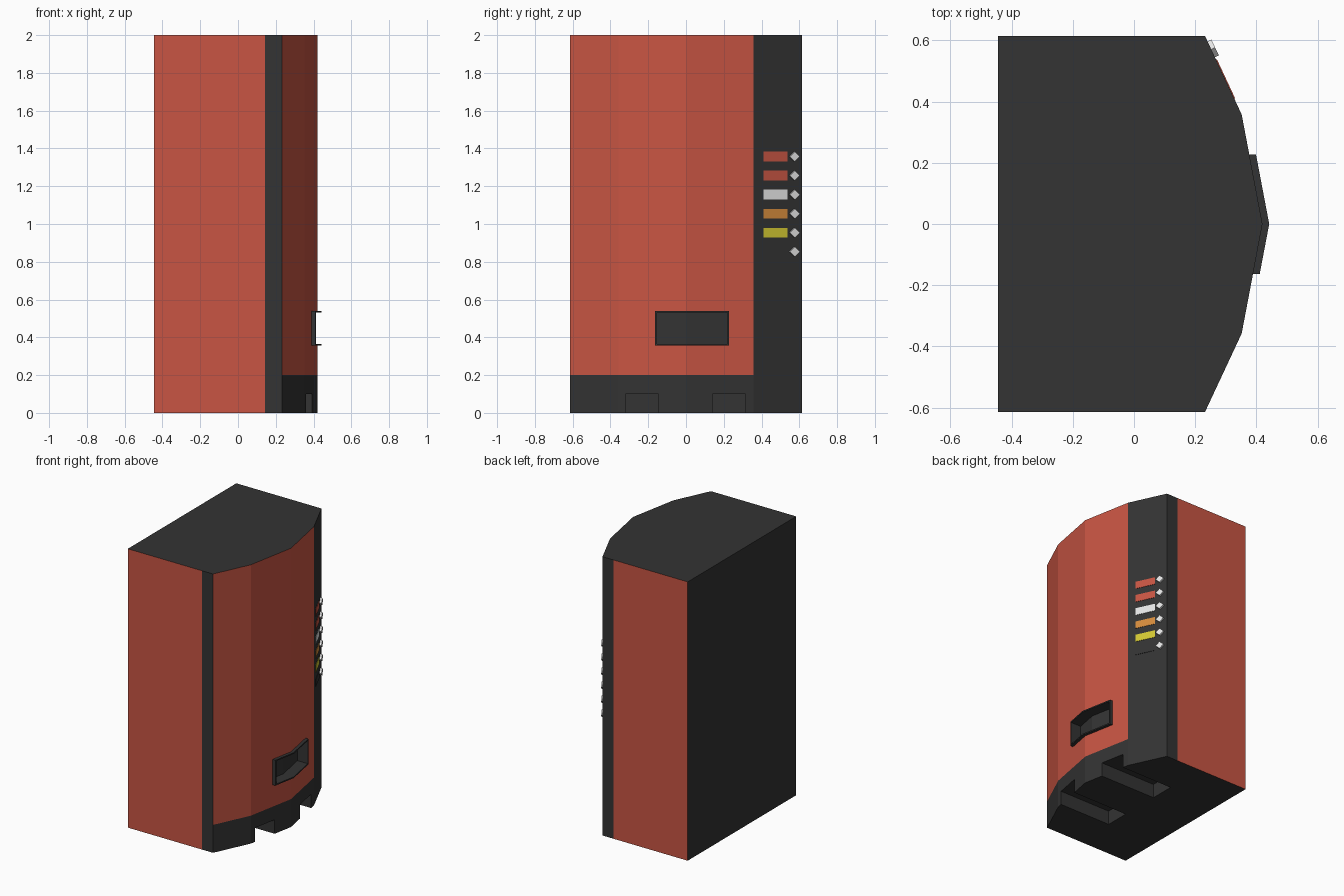
import bpy, bmesh
from mathutils import Vector

if "Cube" in bpy.data.objects:
    bpy.data.objects.remove(bpy.data.objects["Cube"])


def material(name, srgb):
    m = bpy.data.materials.new(name)
    lin = [((c / 255 + 0.055) / 1.055) ** 2.4 for c in srgb]
    m.diffuse_color = (*lin, 1)
    m.use_nodes = True
    m.node_tree.nodes["Principled BSDF"].inputs["Base Color"].default_value = m.diffuse_color
    return m


DARK = material("charcoal", (51, 51, 51))
RED = material("red", (200, 85, 67))
WHITE = material("off_white", (238, 238, 238))
ORANGE = material("orange", (214, 140, 60))
YELLOW = material("yellow", (212, 201, 51))


def prism(name, rings, mats):
    """Closed solid lofted through rings with equal point counts."""
    bm = bmesh.new()
    rows = [[bm.verts.new(p) for p in r] for r in rings]
    n = len(rows[0])
    for a, b in zip(rows, rows[1:]):
        for i in range(n):
            j = (i + 1) % n
            bm.faces.new((a[i], a[j], b[j], b[i]))
    bm.faces.new(rows[0])
    bm.faces.new(rows[-1])
    bmesh.ops.recalc_face_normals(bm, faces=bm.faces)
    me = bpy.data.meshes.new(name)
    bm.to_mesh(me)
    bm.free()
    for m in mats:
        me.materials.append(m)
    ob = bpy.data.objects.new(name, me)
    bpy.context.collection.objects.link(ob)
    return ob


def cut(ob, cutter):
    mod = ob.modifiers.new("cut", 'BOOLEAN')
    mod.operation = 'DIFFERENCE'
    mod.solver = 'EXACT'
    mod.object = cutter
    bpy.context.view_layer.objects.active = ob
    bpy.ops.object.modifier_apply(modifier=mod.name)


def door_x(y):
    return 0.42 - 0.068 / 0.358 * abs(y)


def door_block(name, y0, y1, z0, z1, back, front):
    """Block that follows the bent door surface between two offsets."""
    ys = (y0, 0, y1)
    plan = [(door_x(y) + front, y) for y in ys]
    plan += [(door_x(y) + back, y) for y in reversed(ys)]
    return prism(name, [[(x, y, z) for x, y in plan] for z in (z0, z1)], [DARK])


# Cabinet: faceted bow front, coloured by face direction and position
half = [(-0.444, 0.615), (0.143, 0.615), (0.232, 0.615), (0.352, 0.358)]
plan = [(x, -y) for x, y in half] + [(0.42, 0)] + half[::-1]
cabinet = prism("cabinet", [[(x, y, z) for x, y in plan] for z in (0, 0.2, 2)],
                [DARK, RED])
for f in cabinet.data.polygons:
    c, n = f.center, f.normal
    side = abs(n.y) > 0.99 and c.x < 0.143
    door = n.x > 0.3 and c.y < 0.3 and c.z > 0.2
    f.material_index = int(side or door)

# Delivery slot: raised rim and recessed pocket
Y0, Y1, Z0, Z1, T = -0.163, 0.228, 0.357, 0.54, 0.009
rim = door_block("slot_rim", Y0, Y1, Z0, Z1, -0.01, 0.022)
pocket = door_block("pocket_cutter", Y0 + T, Y1 - T, Z0 + T, Z1 - T, -0.06, 0.1)
cut(cabinet, pocket)
cut(rim, pocket)
bpy.data.objects.remove(pocket)

# Two lifting channels under the base
for y0, y1 in ((-0.32, -0.145), (0.14, 0.315)):
    sq = [(-0.05, y0), (0.6, y0), (0.6, y1), (-0.05, y1)]
    ch = prism("channel_cutter", [[(x, y, z) for x, y in sq] for z in (-0.1, 0.1)],
               [DARK])
    cut(cabinet, ch)
    bpy.data.objects.remove(ch)


# Selection panel: label plates with a diamond button beside each
def panel_plate(name, outline, depth, mat):
    normal = Vector((0.257, 0.12, 0)).normalized()
    base = [Vector((0.352 - 0.12 * (y - 0.358) / 0.257, y, z)) for y, z in outline]
    prism(name, [[p + normal * d for p in base] for d in (-0.003, depth)], [mat])


for i, mat in enumerate((RED, RED, WHITE, ORANGE, YELLOW, DARK)):
    z = 1.357 - 0.1008 * i
    panel_plate(f"label_{i + 1}", [(0.41, z - 0.026), (0.537, z - 0.026),
                                   (0.537, z + 0.026), (0.41, z + 0.026)], 0.003, mat)
    r = 0.026
    panel_plate(f"button_{i + 1}", [(0.571 - r, z), (0.571, z - r),
                                    (0.571 + r, z), (0.571, z + r)], 0.014, WHITE)
